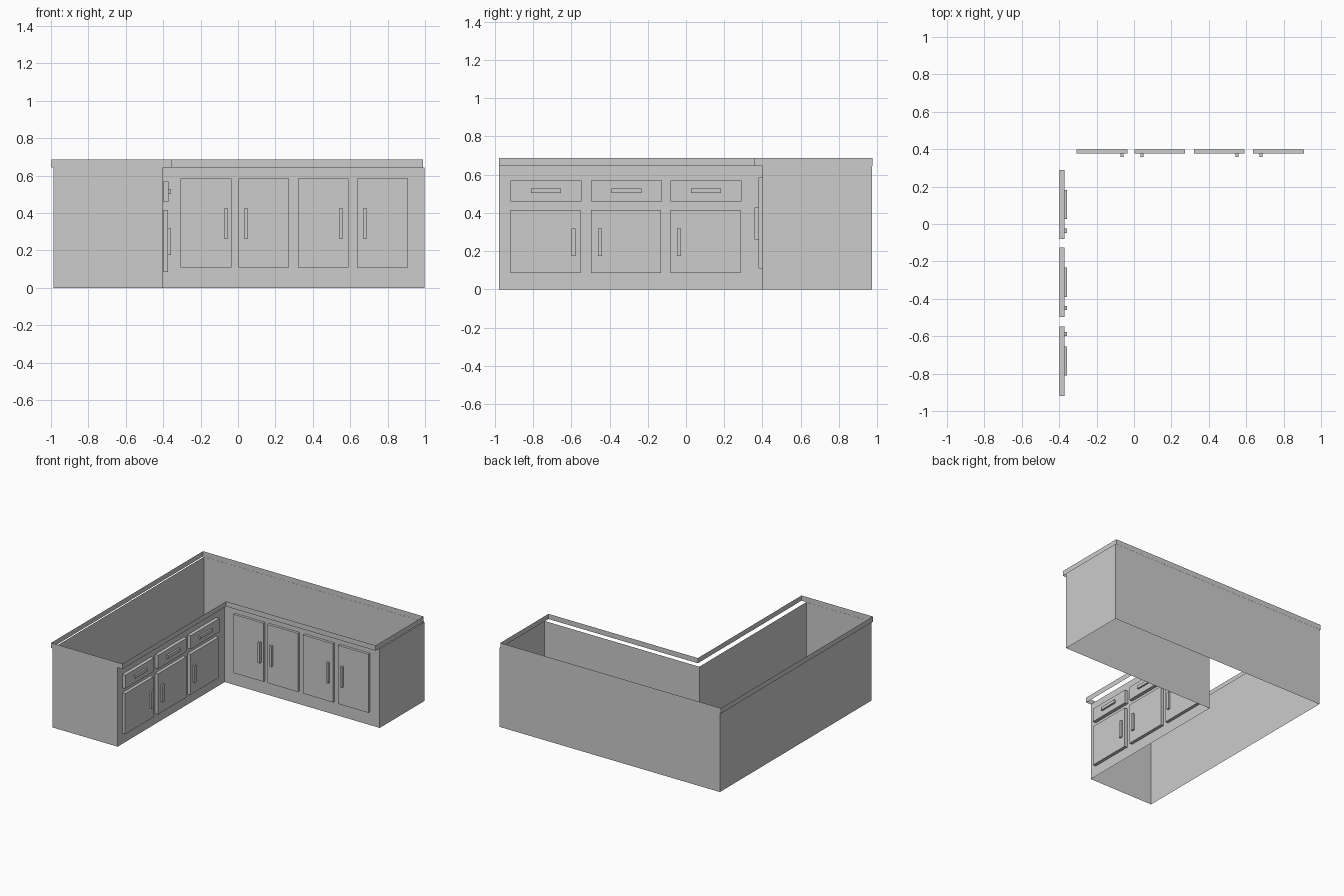
import bpy
import bmesh

cube = bpy.data.objects.get("Cube")
if cube:
    bpy.data.objects.remove(cube, do_unlink=True)

GREY = (0.604, 0.604, 0.604, 1)
grey = bpy.data.materials.new("plain_grey")
grey.use_nodes = True
grey.diffuse_color = GREY
grey.node_tree.nodes["Principled BSDF"].inputs["Base Color"].default_value = GREY


def finish(name, bm):
    mesh = bpy.data.meshes.new(name)
    bm.to_mesh(mesh)
    bm.free()
    mesh.materials.append(grey)
    obj = bpy.data.objects.new(name, mesh)
    bpy.context.collection.objects.link(obj)
    return obj


def l_shell(name, left, right, front, back, inner_x, inner_y, z0, z1):
    """Thin upright walls around an L-shaped plan, open above and below."""
    plan = [(left, front), (inner_x, front), (inner_x, inner_y),
            (right, inner_y), (right, back), (left, back)]
    bm = bmesh.new()
    low = [bm.verts.new((x, y, z0)) for x, y in plan]
    high = [bm.verts.new((x, y, z1)) for x, y in plan]
    for i in range(len(plan)):
        j = (i + 1) % len(plan)
        bm.faces.new((low[i], low[j], high[j], high[i]))
    return finish(name, bm)


def box(name, xs, ys, zs):
    bm = bmesh.new()
    bmesh.ops.create_cube(bm, size=1)
    for v in bm.verts:
        v.co = [r[0] if c < 0 else r[1] for c, r in zip(v.co, (xs, ys, zs))]
    return finish(name, bm)


# Cabinet carcass and the overhanging worktop edge
l_shell("cabinet_body", -0.987, 0.997, -0.978, 0.974, -0.40, 0.40, 0, 0.644)
l_shell("worktop_edge", -0.998, 0.99, -0.979, 0.975, -0.356, 0.356, 0.644, 0.686)

# Tall doors of the back run, with upright handles: door start, handle start
for i, (x, hx) in enumerate([(-0.307, -0.073), (0.002, 0.034), (0.32, 0.542), (0.637, 0.67)]):
    box(f"back_door_{i + 1}", (x, x + 0.272), (0.378, 0.399), (0.108, 0.585))
    box(f"back_door_handle_{i + 1}", (hx, hx + 0.018), (0.358, 0.378), (0.26, 0.427))

# Drawers over doors of the side run: bay start, door handle start
for i, (y, hy) in enumerate([(-0.919, -0.6), (-0.497, -0.461), (-0.081, -0.047)]):
    n = i + 1
    box(f"drawer_{n}", (-0.399, -0.371), (y, y + 0.371), (0.458, 0.568))
    box(f"drawer_handle_{n}", (-0.371, -0.357), (y + 0.108, y + 0.264), (0.503, 0.528))
    box(f"side_door_{n}", (-0.399, -0.373), (y, y + 0.366), (0.086, 0.416))
    box(f"side_door_handle_{n}", (-0.373, -0.357), (hy, hy + 0.022), (0.175, 0.317))
